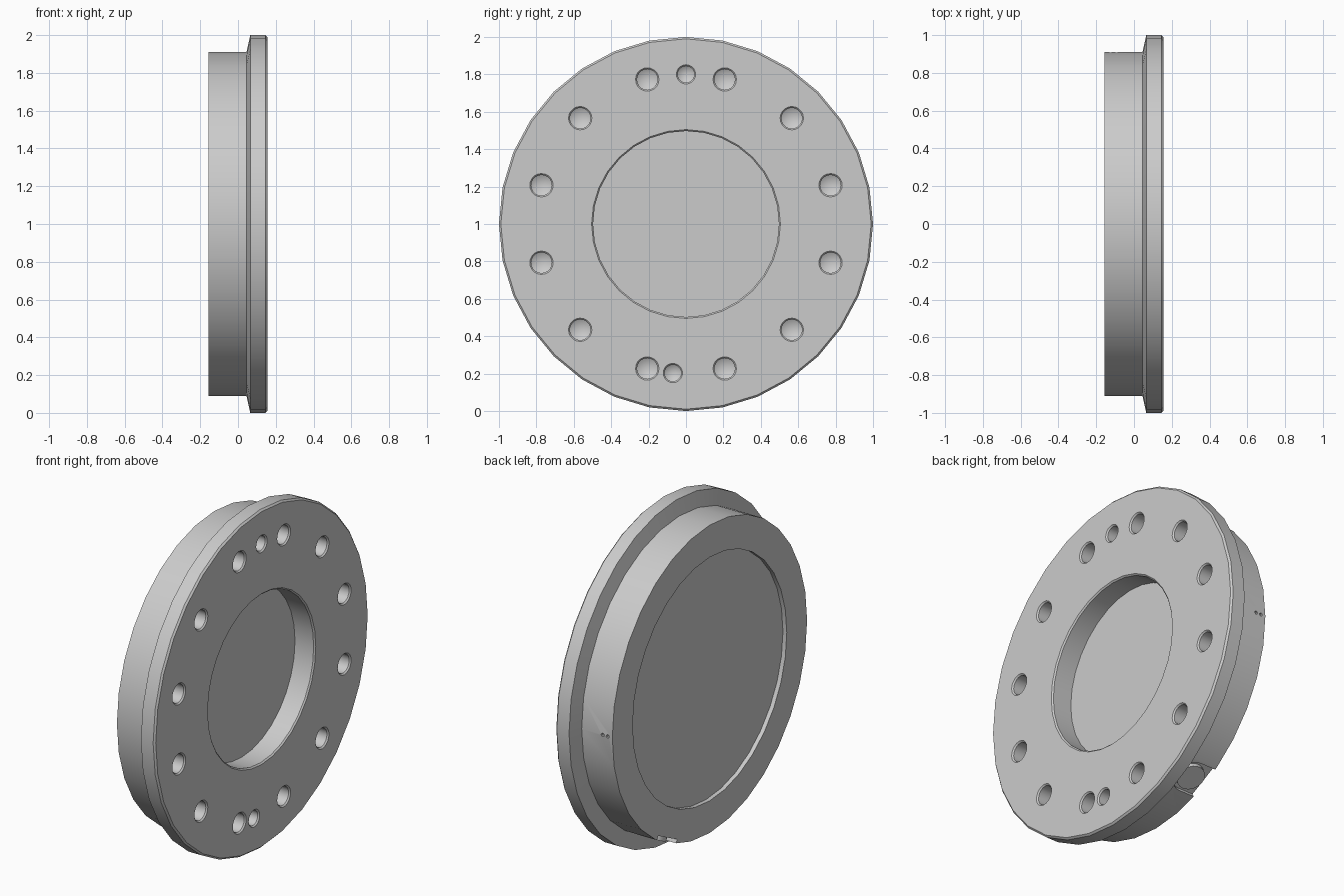
import bpy
import bmesh
from math import radians, sin, cos, tau
from mathutils import Matrix

cube = bpy.data.objects.get("Cube")
if cube:
    bpy.data.objects.remove(cube, do_unlink=True)

# Single plain metal colour
steel = bpy.data.materials.new("light_grey_metal")
steel.use_nodes = True
grey = (0.6, 0.6, 0.6, 1)
steel.diffuse_color = grey
steel.node_tree.nodes["Principled BSDF"].inputs["Base Color"].default_value = grey

CENTRE = Matrix.Translation((0, 0, 1))


def revolve(bm, profile, sides, matrix):
    """Turn (x, radius) points around the local x axis into a closed solid."""
    rings = []
    for x, r in profile:
        count = sides if r > 0 else 1
        rings.append([bm.verts.new(matrix @ Matrix.Translation(
            (x, r * cos(tau * i / sides), r * sin(tau * i / sides))).translation)
            for i in range(count)])
    for a, b in zip(rings, rings[1:]):
        for i in range(sides):
            j = (i + 1) % sides
            corners = [a[i % len(a)], a[j % len(a)], b[j % len(b)], b[i % len(b)]]
            bm.faces.new(list(dict.fromkeys(corners)))


def make_object(name, bm):
    bmesh.ops.recalc_face_normals(bm, faces=bm.faces[:])
    mesh = bpy.data.meshes.new(name)
    bm.to_mesh(mesh)
    bm.free()
    mesh.materials.append(steel)
    obj = bpy.data.objects.new(name, mesh)
    bpy.context.collection.objects.link(obj)
    return obj


def cut(target, bm):
    """Subtract a solid from the target, then discard the cutter."""
    cutter = make_object("cutter", bm)
    cutter.hide_render = True
    mod = target.modifiers.new("cut", 'BOOLEAN')
    mod.operation = 'DIFFERENCE'
    mod.solver = 'EXACT'
    mod.object = cutter
    bpy.context.view_layer.objects.active = target
    bpy.ops.object.modifier_apply(modifier=mod.name)
    bpy.data.objects.remove(cutter, do_unlink=True)


def smooth(obj):
    bpy.ops.object.select_all(action='DESELECT')
    obj.select_set(True)
    bpy.context.view_layer.objects.active = obj
    bpy.ops.object.shade_smooth_by_angle(angle=radians(30))


# Flanged disc with a deep bore on one face and a shallow recess on the other
bm = bmesh.new()
revolve(bm, [(0.025, 0), (0.025, 0.497), (0.147, 0.497), (0.155, 0.505),
             (0.155, 0.99), (0.145, 1), (0.065, 1), (0.045, 0.91),
             (-0.155, 0.91), (-0.155, 0.72), (-0.13, 0.72), (-0.13, 0)],
        32, CENTRE)
disc = make_object("flanged_disc", bm)


# Chamfered blind holes with conical bottoms
def drill(bm, y, z, r):
    revolve(bm, [(0.17, 0), (0.17, r + 0.022), (0.147, r), (0.04, r), (0.01, 0)],
            20, CENTRE @ Matrix.Translation((0, y, z)))


bm = bmesh.new()
for k in range(12):
    angle = radians(15 + 30 * k)
    drill(bm, 0.8 * cos(angle), 0.8 * sin(angle), 0.055)
for y, z in ((0, 0.8), (-0.07, -0.797)):
    drill(bm, y, z, 0.044)
cut(disc, bm)

# Pair of pin holes on the rim
bm = bmesh.new()
for x in (-0.125, -0.092):
    revolve(bm, [(0.87, 0), (0.87, 0.01), (0.95, 0.01), (0.95, 0)], 10,
            CENTRE @ Matrix.Translation((x, 0, 0)) @ Matrix.Rotation(radians(90), 4, 'Z'))
cut(disc, bm)

# Flat round-ended pocket in the lower rim, open towards the recessed face
rim = CENTRE @ Matrix.Rotation(radians(26.5), 4, 'X') @ Matrix.Translation((-0.06, 0, 0))
outward = rim @ Matrix.Rotation(radians(90), 4, 'Y')
bm = bmesh.new()
revolve(bm, [(0.88, 0), (0.88, 0.1), (0.96, 0.1), (0.96, 0)], 24, outward)
cut(disc, bm)
bm = bmesh.new()
bmesh.ops.create_cube(bm, size=1, matrix=rim @ Matrix.Translation((-0.1, 0, -0.92))
                      @ Matrix.Diagonal((0.2, 0.199, 0.08, 1)))
cut(disc, bm)
smooth(disc)

# Round plug seated in the pocket
bm = bmesh.new()
revolve(bm, [(0.86, 0), (0.86, 0.078), (0.906, 0.078), (0.906, 0)], 24, outward)
smooth(make_object("rim_plug", bm))
